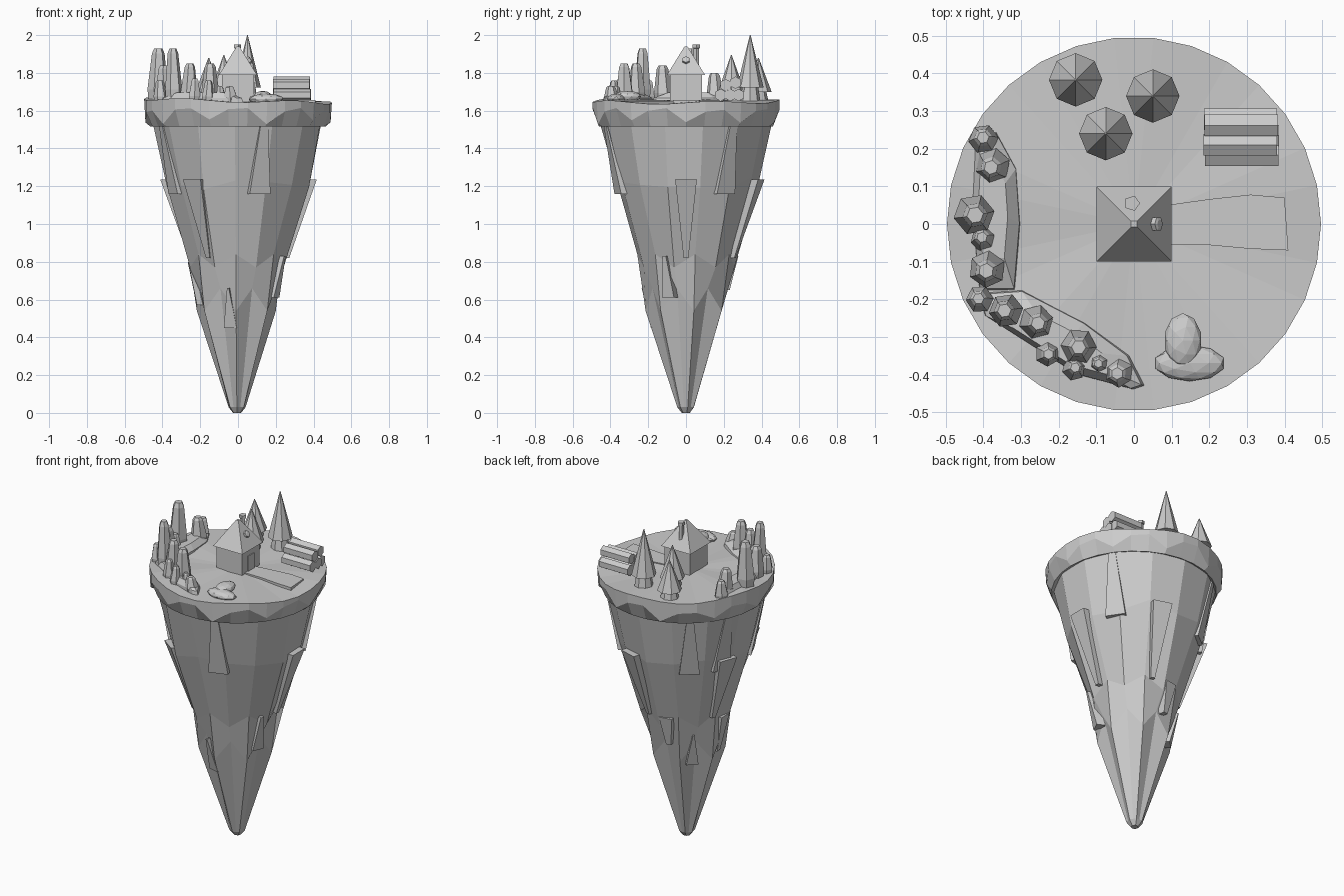
import bpy, bmesh, math, random
from mathutils import Matrix, Vector

if "Cube" in bpy.data.objects:
    bpy.data.objects.remove(bpy.data.objects["Cube"])

random.seed(4)
stone = bpy.data.materials.new("plain grey")
stone.diffuse_color = (0.6, 0.6, 0.6, 1)
stone.use_nodes = True
stone.node_tree.nodes["Principled BSDF"].inputs["Base Color"].default_value = stone.diffuse_color
TOP = 1.652


def finish(name, bm):
    bmesh.ops.recalc_face_normals(bm, faces=bm.faces)
    me = bpy.data.meshes.new(name)
    bm.to_mesh(me)
    bm.free()
    me.materials.append(stone)
    ob = bpy.data.objects.new(name, me)
    bpy.context.collection.objects.link(ob)
    return ob


def loft(name, rings, matrix=None, peak=None):
    """Skin a stack of equal-length point rings and cap both ends."""
    bm = bmesh.new()
    vs = [[bm.verts.new(p) for p in r] for r in rings]
    n = len(vs[0])
    for a, b in zip(vs, vs[1:]):
        for i in range(n):
            j = (i + 1) % n
            bm.faces.new((a[i], a[j], b[j], b[i]))
    bm.faces.new(vs[0][::-1])
    if peak:
        c = bm.verts.new(peak)
        for i in range(n):
            bm.faces.new((vs[-1][i], vs[-1][(i + 1) % n], c))
    else:
        bm.faces.new(vs[-1])
    if matrix:
        bm.transform(matrix)
    return finish(name, bm)


def ring(n, r, z, x=0, y=0, turn=0.0):
    return [(x + r * math.cos(turn + math.tau * i / n),
             y + r * math.sin(turn + math.tau * i / n), z) for i in range(n)]


def box(name, x, y, z, sx, sy, sz):
    bm = bmesh.new()
    bmesh.ops.create_cube(bm, size=1)
    bm.transform(Matrix.Translation((x, y, z)) @ Matrix.Diagonal((sx, sy, sz, 1)))
    return finish(name, bm)


# Hanging rock: wide above, narrowing to a seven-sided tip
PROFILE = [(0.0, 0.022), (0.03, 0.046), (0.56, 0.206), (0.80, 0.25),
           (1.22, 0.378), (1.52, 0.452), (1.57, 0.46)]


def rock_r(z):
    for (z0, r0), (z1, r1) in zip(PROFILE, PROFILE[1:]):
        if z <= z1:
            return r0 + (r1 - r0) * (z - z0) / (z1 - z0)
    return PROFILE[-1][1]


rings = []
for k, (z, r) in enumerate(PROFILE):
    pts = []
    for i in range(14):
        a = math.tau * i / 14 + 0.2
        rr, zz = r, z
        if k < 2 and i % 2:
            rr *= math.cos(math.pi / 7)
        if k == 2:
            rr *= 0.95 if i % 2 else 1.03
            zz += 0.10 if i % 2 else -0.02
        if k == 3:
            zz += -0.03 if i % 2 else 0.04
        if 2 <= k <= 4:
            rr *= random.uniform(0.97, 1.04)
        if k == 4:
            zz += random.uniform(-0.04, 0.04)
        pts.append((rr * math.cos(a) - 0.005, rr * math.sin(a), zz))
    rings.append(pts)
loft("hanging_rock", rings)

# Meadow cap with a scalloped skirt and a gently waving rim
N = 30
skirt, rim = [], []
for i in range(N):
    a = math.tau * i / N
    low = i % 3 == 0
    r = 0.490 if low else 0.497
    z = (1.54 if low else 1.60) + random.uniform(-0.012, 0.015)
    skirt.append((r * math.cos(a), r * math.sin(a), z))
    wave = -0.010 * math.cos(a) + 0.008 * math.sin(5 * a)
    rim.append((0.497 * math.cos(a), 0.497 * math.sin(a), TOP + wave))
loft("meadow_cap", [ring(N, 0.44, 1.525), ring(N, 0.462, 1.515), skirt, rim], peak=(0, 0, TOP))


# Wedge slabs stuck to the rock: angle, top z, bottom z, widths, top and bottom offset
def slab(name, deg, zt, zb, wt, wb, ot, ob, lean=0.0):
    a = math.radians(deg)
    out, side = Vector((math.cos(a), math.sin(a), 0)), Vector((-math.sin(a), math.cos(a), 0))

    def quad(d):
        return [out * (rock_r(z) + o + d) + side * (s * w / 2 + sh) + Vector((0, 0, z))
                for z, w, o, s, sh in ((zt, wt, ot, -1, 0), (zt, wt, ot, 1, 0),
                                       (zb, wb, ob, 1, lean), (zb, wb, ob, -1, lean))]
    loft(name, [quad(-0.05), quad(0.0)])


for d in (-72, 34, 128, 157, 205):
    slab("upper_slab", d, 1.53, 1.16, 0.04, 0.115, 0.0, 0.02)
for d in (0, 73, 160, 234):
    slab("middle_slab", d, 1.235, 0.82, 0.115, 0.025, 0.035, 0.015)
for d, zt, zb, wt, wb in ((-25, 0.83, 0.61, 0.02, 0.07), (182, 0.80, 0.57, 0.08, 0.03),
                          (100, 0.83, 0.65, 0.08, 0.03), (-103, 0.66, 0.45, 0.01, 0.07),
                          (135, 0.72, 0.52, 0.01, 0.07)):
    slab("lower_slab", d, zt, zb, wt, wb, 0.015, 0.01)

# Cottage with pyramid roof, door on the right, chimney and round window
box("cottage_walls", 0, 0, 1.725, 0.172, 0.172, 0.15)
q = math.sqrt(2)
loft("cottage_roof", [ring(4, 0.1 * q, 1.79, turn=math.pi / 4),
                      ring(4, 0.008 * q, 1.94, turn=math.pi / 4)])
box("cottage_door", 0.087, 0, 1.70, 0.008, 0.06, 0.1)
loft("chimney", [ring(5, 0.015, 1.82, -0.005, 0.055), ring(5, 0.015, 1.93, -0.005, 0.055),
                 ring(5, 0.021, 1.932, -0.005, 0.055), ring(5, 0.021, 1.95, -0.005, 0.055)])
loft("round_window", [ring(6, 0.02, 0.0), ring(6, 0.02, 0.025), ring(6, 0.012, 0.028)],
     Matrix.Translation((0.045, 0, 1.858)) @ Matrix.Rotation(math.radians(57), 4, 'Y'))

# Path leading from the door
path = [(0.085, -0.055), (0.2, -0.056), (0.31, -0.066), (0.41, -0.07),
        (0.40, 0.07), (0.31, 0.078), (0.2, 0.066), (0.085, 0.05)]
loft("path", [[(x, y, z) for x, y in path] for z in (TOP - 0.02, TOP + 0.005)])

# Fir trees
for x, y, top in ((-0.155, 0.383, 1.88), (0.05, 0.34, 2.0), (-0.075, 0.24, 1.895)):
    h = (top - TOP) / 0.348
    base = TOP + 0.07 * h
    loft("tree_trunk", [ring(8, 0.056, TOP - 0.015, x, y), ring(8, 0.042, base + 0.005, x, y)])
    loft("tree_crown", [ring(8, 0.071, base, x, y), ring(8, 0.002, top, x, y)])

# Stack of six-sided logs
for y, z in ((0.183, 1.683), (0.235, 1.683), (0.278, 1.683), (0.21, 1.735), (0.262, 1.748)):
    x = random.uniform(0.183, 0.192)
    loft("log", [ring(6, 0.033, 0), ring(6, 0.033, 0.195)],
         Matrix.Translation((x, y, z)) @ Matrix.Rotation(math.pi / 2, 4, 'Y'))


# Low sloping banks under the crystals
def bank(name, pts, h, pull):
    cx = sum(p[0] for p in pts) / len(pts)
    cy = sum(p[1] for p in pts) / len(pts)
    rows = []
    for z, s, d in ((TOP - 0.015, 1.0, 0), (TOP + h * 0.35, 0.96, 0.2), (TOP + h, 0.6, 1)):
        rows.append([(cx + (x - cx) * s + pull[0] * d, cy + (y - cy) * s + pull[1] * d, z)
                     for x, y in pts])
    loft(name, rows)


bank("left_bank", [(-0.42, 0.25), (-0.365, 0.25), (-0.31, 0.15), (-0.30, 0.0),
                   (-0.315, -0.18), (-0.41, -0.18), (-0.43, 0.03)], 0.045, (-0.01, 0))
bank("front_bank", [(-0.42, -0.18), (-0.30, -0.172), (-0.13, -0.26), (-0.01, -0.35),
                    (0.03, -0.43), (0.0, -0.44), (-0.15, -0.40), (-0.40, -0.24)],
     0.045, (-0.01, -0.01))

# Crystal columns: x, y, radius, top
for x, y, r, top in ((-0.40, 0.225, 0.040, 1.76), (-0.375, 0.155, 0.047, 1.80),
                     (-0.425, 0.025, 0.055, 1.93), (-0.40, -0.04, 0.035, 1.76),
                     (-0.39, -0.12, 0.050, 1.84), (-0.41, -0.2, 0.037, 1.76),
                     (-0.34, -0.23, 0.046, 1.93), (-0.26, -0.26, 0.046, 1.85),
                     (-0.23, -0.345, 0.034, 1.77), (-0.147, -0.325, 0.048, 1.85),
                     (-0.09, -0.37, 0.028, 1.73), (-0.16, -0.385, 0.032, 1.76),
                     (-0.04, -0.395, 0.040, 1.73)):
    t = random.uniform(0, 1)
    h = top - TOP
    dx, dy = random.uniform(-0.005, 0.005), random.uniform(-0.005, 0.005)
    loft("crystal", [ring(6, r * 0.88, TOP - 0.01, x, y, t),
                     ring(6, r, TOP + h * 0.22, x, y, t),
                     ring(6, r * 0.62, TOP + h * 0.9, x + dx, y + dy, t),
                     ring(6, r * 0.4, top, x + dx, y + dy, t)])

# Boulders
for x, y, z, sx, sy, sz in ((0.13, -0.31, 1.675, 0.05, 0.073, 0.03),
                            (0.148, -0.37, 1.662, 0.095, 0.048, 0.028)):
    bm = bmesh.new()
    bmesh.ops.create_icosphere(bm, subdivisions=2, radius=1)
    bm.transform(Matrix.Translation((x, y, z)) @ Matrix.Diagonal((sx, sy, sz, 1)))
    finish("boulder", bm)
